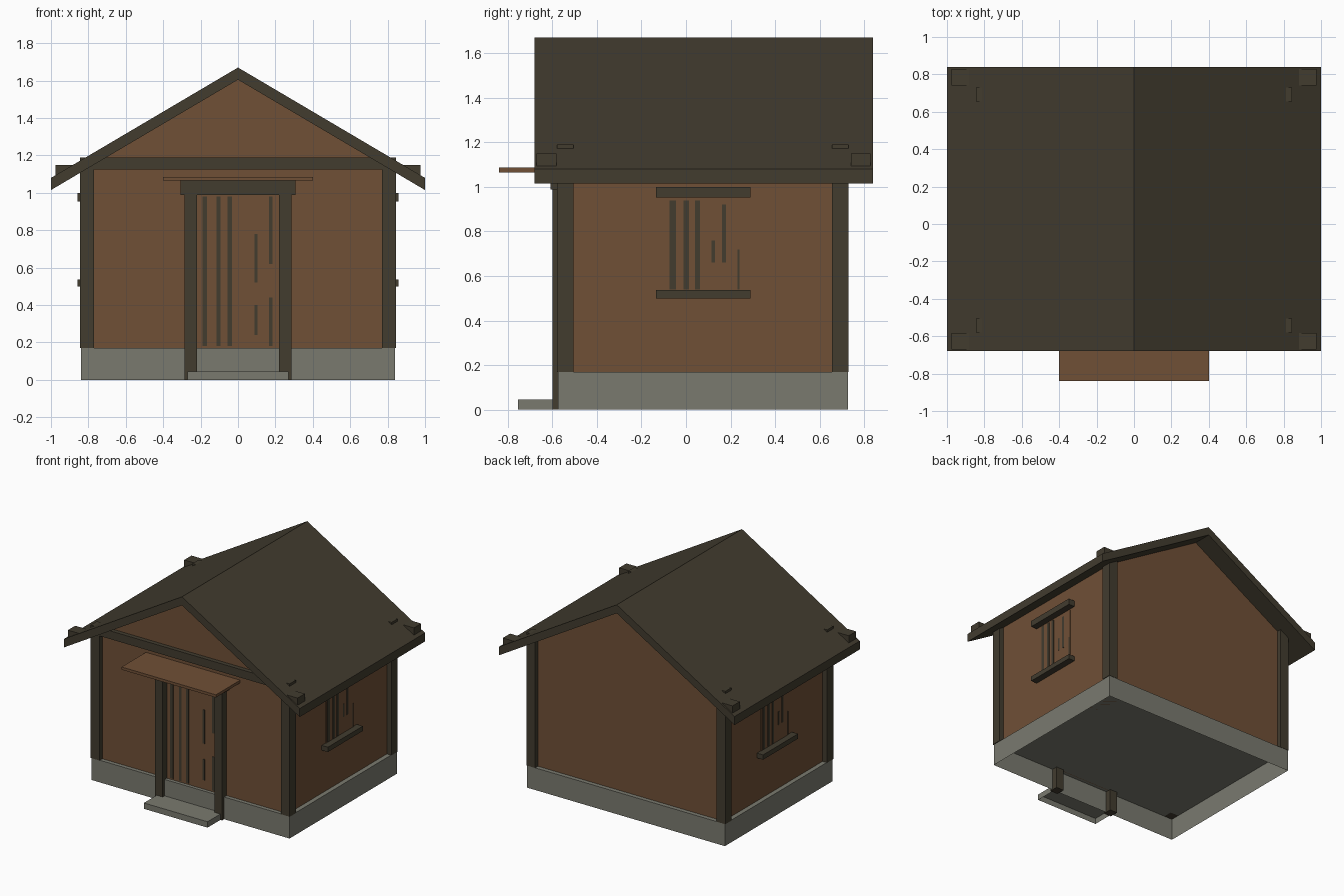
import bpy, bmesh

if "Cube" in bpy.data.objects:
    bpy.data.objects.remove(bpy.data.objects["Cube"], do_unlink=True)


def make_material(name, rgb):
    mat = bpy.data.materials.new(name)
    mat.use_nodes = True
    color = (*rgb, 1.0)
    mat.diffuse_color = color
    bsdf = mat.node_tree.nodes["Principled BSDF"]
    bsdf.inputs["Base Color"].default_value = color
    bsdf.inputs["Roughness"].default_value = 0.9
    return mat


WOOD = make_material("brown wood", (0.162, 0.080, 0.037))
TRIM = make_material("dark timber", (0.054, 0.045, 0.028))
STONE = make_material("grey stone", (0.195, 0.195, 0.159))


def finish(name, bm, mat):
    bmesh.ops.recalc_face_normals(bm, faces=bm.faces)
    mesh = bpy.data.meshes.new(name)
    bm.to_mesh(mesh)
    bm.free()
    mesh.materials.append(mat)
    obj = bpy.data.objects.new(name, mesh)
    bpy.context.collection.objects.link(obj)
    return obj


def box(name, xs, ys, zs, mat, open_bottom=False):
    """Box from its ranges along x, y and z."""
    bm = bmesh.new()
    bmesh.ops.create_cube(bm, size=1)
    for v in bm.verts:
        v.co = [r[0] if c < 0 else r[1] for c, r in zip(v.co, (xs, ys, zs))]
    bmesh.ops.recalc_face_normals(bm, faces=bm.faces)
    if open_bottom:
        low = [f for f in bm.faces if f.normal.z < -0.9]
        bmesh.ops.delete(bm, geom=low, context='FACES')
    return finish(name, bm, mat)


def prism(name, outline, y0, y1, mat):
    """Extrude an x-z outline along y."""
    bm = bmesh.new()
    face = bm.faces.new([bm.verts.new((x, y0, z)) for x, z in outline])
    new = bmesh.ops.extrude_face_region(bm, geom=[face])["geom"]
    verts = [g for g in new if isinstance(g, bmesh.types.BMVert)]
    bmesh.ops.translate(bm, verts=verts, vec=(0, y1 - y0, 0))
    return finish(name, bm, mat)


def span(side, a, b):
    """Range a..b on the chosen side of x = 0."""
    return sorted((side * a, side * b))


# Main shell
RIDGE, EAVE, THICK, BASE = 1.67, 1.08, 0.065, 0.17
FRONT, BACK, WALL_X = -0.545, 0.695, 0.805
wall_top = RIDGE - THICK - (RIDGE - EAVE) * WALL_X
box("foundation", (-0.84, 0.84), (-0.575, 0.728), (0, BASE), STONE, open_bottom=True)
prism("walls", [(-WALL_X, BASE), (WALL_X, BASE), (WALL_X, wall_top),
                (0, RIDGE - THICK), (-WALL_X, wall_top)], FRONT, BACK, WOOD)
prism("roof", [(-1, EAVE), (0, RIDGE), (1, EAVE), (1, EAVE - THICK),
               (0, RIDGE - THICK), (-1, EAVE - THICK)], -0.68, 0.84, TRIM)

# Corner posts and the beam ends that break through the roof
for side, label in ((-1, "right"), (1, "left")):
    for end, post_y, stub_y in (("front", -0.58, -0.67), ("back", 0.655, 0.74)):
        box(f"{end}_{label}_post", span(side, 0.77, 0.845),
            (post_y, post_y + 0.075), (BASE, 1.19), TRIM)
        box(f"{end}_{label}_beam_end", span(side, 0.88, 0.975),
            (stub_y, stub_y + 0.088), (1.092, 1.15), TRIM)
box("front_beam", (-0.843, 0.843), (-0.578, -0.507), (1.125, 1.188), TRIM)

# Doorway, step and awning
for side, label in ((-1, "right"), (1, "left")):
    box(f"door_{label}_jamb", span(side, 0.22, 0.285), (-0.6, -0.53), (0, 0.99), TRIM)
box("door_lintel", (-0.308, 0.308), (-0.608, -0.53), (0.988, 1.065), TRIM)
box("door_step", (-0.27, 0.27), (-0.755, -0.577), (0, 0.045), STONE, open_bottom=True)
box("awning", (-0.4, 0.4), (-0.84, FRONT), (1.065, 1.086), WOOD)
box("door_panel", (-0.22, 0.22), (FRONT - 0.004, FRONT), (BASE, 0.985), WOOD)

# Dark plank stripes: centre, width, bottom and top
DOOR_STRIPES = [(-0.178, 0.026, 0.18, 0.98), (-0.105, 0.022, 0.18, 0.98),
                (-0.045, 0.024, 0.18, 0.98), (0.095, 0.016, 0.24, 0.40),
                (0.095, 0.016, 0.52, 0.78), (0.175, 0.02, 0.18, 0.44),
                (0.175, 0.02, 0.62, 0.98)]
for x, w, low, high in DOOR_STRIPES:
    box("door_stripe", (x - w / 2, x + w / 2), (FRONT - 0.007, FRONT - 0.002),
        (low, high), TRIM)

# Side windows, turned half a circle from one another
MID = 0.0775
WINDOW_STRIPES = [(-0.137, 0.028, 0.54, 0.94), (-0.076, 0.024, 0.54, 0.94),
                  (-0.025, 0.022, 0.54, 0.94), (0.045, 0.014, 0.66, 0.76),
                  (0.092, 0.018, 0.66, 0.92), (0.158, 0.01, 0.54, 0.72)]
for side, label in ((-1, "right"), (1, "left")):
    for part, low, high in (("sill", 0.5, 0.537), ("lintel", 0.953, 1.0)):
        box(f"{label}_window_{part}", span(side, 0.79, 0.857),
            (MID - 0.212, MID + 0.212), (low, high), TRIM)
    box(f"{label}_shutter", span(side, WALL_X, WALL_X + 0.004),
        (MID - 0.167, MID + 0.167), (0.537, 0.945), WOOD)
    for y, w, low, high in WINDOW_STRIPES:
        c = MID + side * y
        box(f"{label}_shutter_stripe", span(side, WALL_X + 0.002, WALL_X + 0.007),
            (c - w / 2, c + w / 2), (low, high), TRIM)
